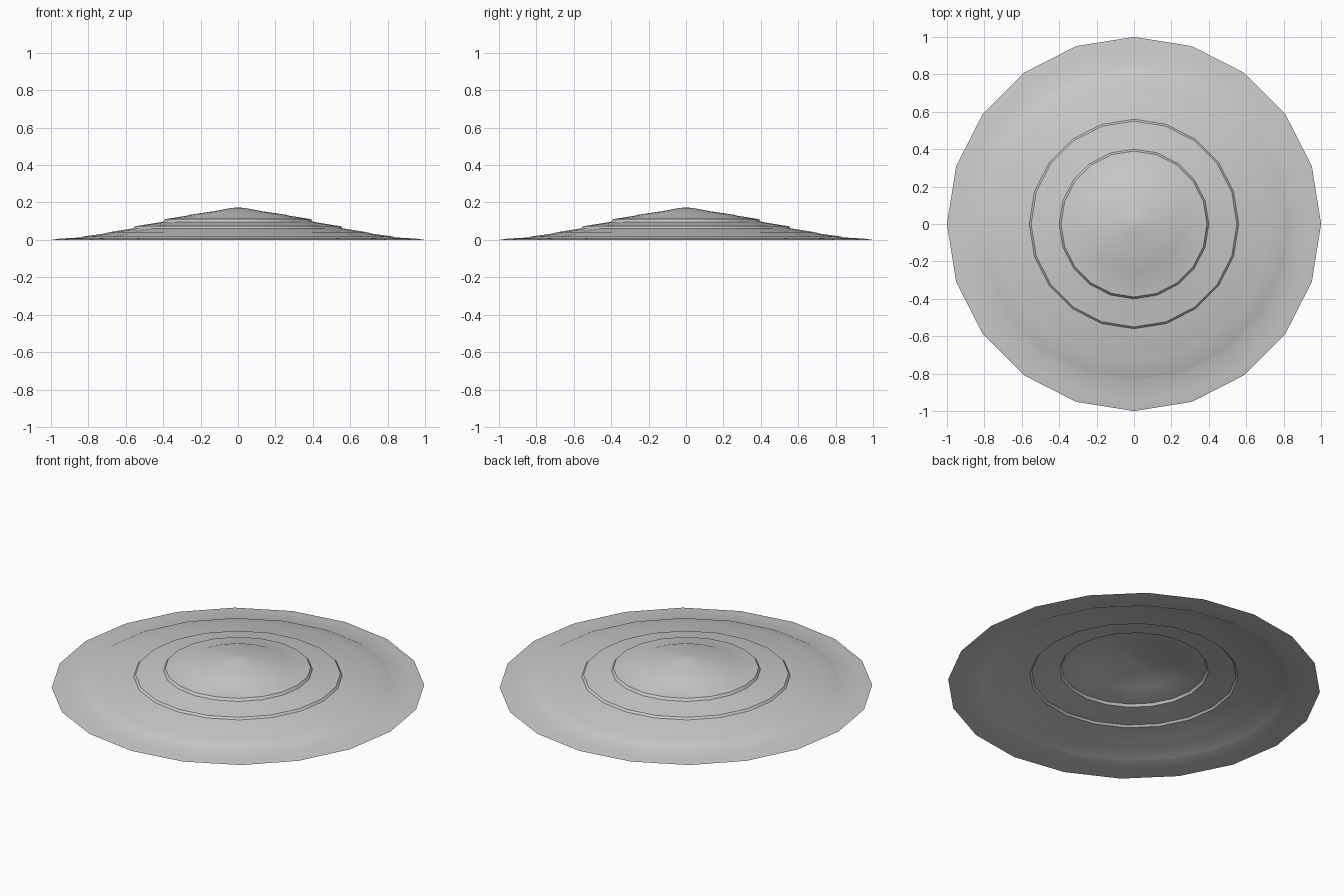
import bpy, bmesh
from math import cos, sin, tau

if "Cube" in bpy.data.objects:
    bpy.data.objects.remove(bpy.data.objects["Cube"])

SIDES = 20
# stepped profile from rim to tip: radius, height
PROFILE = [(1.0, 0.0), (0.95, 0.007), (0.84, 0.013), (0.83, 0.018),
           (0.72, 0.033), (0.69, 0.041), (0.56, 0.062), (0.55, 0.073),
           (0.43, 0.092), (0.40, 0.097), (0.39, 0.111), (0.27, 0.130),
           (0.26, 0.134), (0.13, 0.153), (0.04, 0.170)]
TIP = 0.174

# open, low stepped cone turned from the profile
bm = bmesh.new()
rings = [[bm.verts.new((r * cos(tau * i / SIDES), r * sin(tau * i / SIDES), z))
          for i in range(SIDES)] for r, z in PROFILE]
for low, high in zip(rings, rings[1:]):
    for i in range(SIDES):
        j = (i + 1) % SIDES
        bm.faces.new((low[i], low[j], high[j], high[i]))
tip = bm.verts.new((0, 0, TIP))
for i in range(SIDES):
    bm.faces.new((rings[-1][i], rings[-1][(i + 1) % SIDES], tip))

mesh = bpy.data.meshes.new("stepped_cone")
bm.to_mesh(mesh)
bm.free()
cone = bpy.data.objects.new("stepped_cone", mesh)
bpy.context.collection.objects.link(cone)
bpy.context.view_layer.objects.active = cone
cone.select_set(True)
bpy.ops.object.shade_smooth_by_angle()
